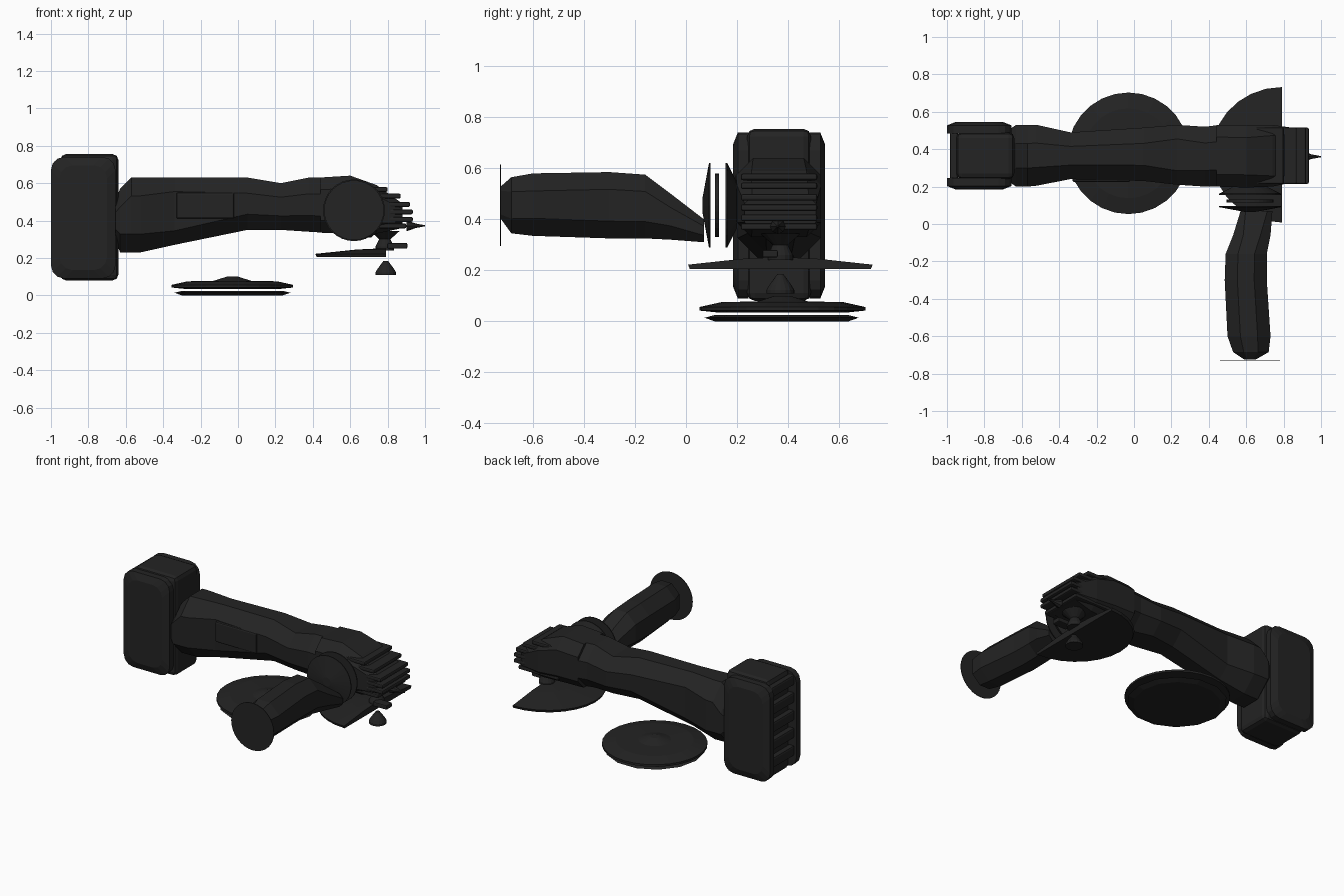
import bpy, bmesh, math
from mathutils import Vector, Matrix

if "Cube" in bpy.data.objects:
    bpy.data.objects.remove(bpy.data.objects["Cube"])

mat = bpy.data.materials.new("charcoal black")
mat.diffuse_color = (0.017, 0.017, 0.017, 1)
mat.use_nodes = True
mat.node_tree.nodes["Principled BSDF"].inputs["Base Color"].default_value = mat.diffuse_color


def finish(name, bm):
    bmesh.ops.recalc_face_normals(bm, faces=bm.faces)
    me = bpy.data.meshes.new(name)
    bm.to_mesh(me)
    bm.free()
    me.materials.append(mat)
    ob = bpy.data.objects.new(name, me)
    bpy.context.collection.objects.link(ob)
    return ob


def skin(bm, rings):
    """Bridge closed rings of equal length and cap both ends."""
    loops = [[bm.verts.new(p) for p in r] for r in rings]
    n = len(loops[0])
    for a, b in zip(loops, loops[1:]):
        for i in range(n):
            j = (i + 1) % n
            bm.faces.new((a[i], a[j], b[j], b[i]))
    bm.faces.new(loops[0])
    bm.faces.new(loops[-1])


def loft(name, sections, axis, chamfer=0.3):
    """Sections: (position, low u, high u, low z, high z), chamfered rectangles."""
    rings = []
    for t, u0, u1, z0, z1 in sections:
        c = chamfer * min(u1 - u0, z1 - z0)
        pts = [(u0 + c, z0), (u1 - c, z0), (u1, z0 + c), (u1, z1 - c),
               (u1 - c, z1), (u0 + c, z1), (u0, z1 - c), (u0, z0 + c)]
        rings.append([(t, u, z) if axis == 'X' else (u, t, z) for u, z in pts])
    bm = bmesh.new()
    skin(bm, rings)
    return finish(name, bm)


def lathe(name, centre, profile, axis='Z', sides=24):
    """Profile: (radius, offset along axis)."""
    c = Vector(centre)
    rings = []
    for r, h in profile:
        ring = []
        for i in range(sides):
            a = 2 * math.pi * i / sides
            u, v = r * math.cos(a), r * math.sin(a)
            ring.append(c + Vector({'Z': (u, v, h), 'Y': (u, h, v), 'X': (h, u, v)}[axis]))
        rings.append(ring)
    bm = bmesh.new()
    skin(bm, rings)
    return finish(name, bm)


def box(name, x, y, z, bevel=0.0):
    bm = bmesh.new()
    bmesh.ops.create_cube(bm, size=1)
    for v in bm.verts:
        v.co = [(b[0] + b[1]) / 2 + k * (b[1] - b[0]) for k, b in zip(v.co, (x, y, z))]
    if bevel:
        bmesh.ops.bevel(bm, geom=bm.edges[:], offset=bevel, segments=2, profile=0.5, affect='EDGES')
    return finish(name, bm)


# motor body and grip
loft("motor_body", [
    (-0.66, .22, .51, .30, .50), (-0.63, .20, .53, .23, .57), (-0.57, .20, .53, .23, .63),
    (-0.52, .205, .53, .23, .63), (-0.34, .24, .49, .27, .63), (0.05, .23, .515, .35, .63),
    (0.23, .21, .53, .35, .60), (0.38, .20, .52, .34, .63), (0.46, .20, .53, .335, .63)], 'X')
box("switch_plate", (-0.33, -0.02), (0.225, 0.25), (0.41, 0.55), 0.01)

# gear head and stacked cooling slats at its nose
loft("gear_head", [
    (0.44, .20, .53, .335, .63), (0.6, .195, .53, .33, .64), (0.74, .20, .53, .33, .59),
    (0.88, .23, .51, .36, .49)], 'X', 0.22)
for i, (x1, z) in enumerate([(0.80, .565), (0.87, .53), (0.92, .485), (0.935, .445), (0.935, .405), (0.90, .37)]):
    box(f"nose_slat_{i + 1}", (0.6, x1), (0.215, 0.515), (z - .012, z + .014), 0.008)
lathe("lock_pin", (0.90, .36, .372), [(.03, 0), (.012, .05), (.003, .1)], 'X', 8)

# battery pack: core, rounded side shells and ribs
box("battery_core", (-0.95, -0.64), (.24, .49), (.08, .755), 0.03)
for name, y_in, y_out in (("front", .245, .185), ("back", .485, .545)):
    bm = bmesh.new()
    rings = []
    for y, g in ((y_in, 0), (y_out + (y_in - y_out) * .3, 0), (y_out, .045)):
        x0, x1, z0, z1, r = -1 + g, -.655 - g, .09 + g, .74 - g, .07
        rings.append([(cx + r * math.cos(a), y, cz + r * math.sin(a))
                      for q, (cx, cz) in enumerate([(x1 - r, z1 - r), (x0 + r, z1 - r),
                                                    (x0 + r, z0 + r), (x1 - r, z0 + r)])
                      for a in [math.pi / 2 * (q + k / 3) for k in range(4)]])
    skin(bm, rings)
    finish(f"battery_shell_{name}", bm)
for i in range(5):
    z = .17 + i * .12
    box(f"battery_rib_{i + 1}", (-0.985, -0.94), (.24, .49), (z, z + .07), 0.012)

# side handle with end disc and mounting collars
loft("side_handle", [
    (-.725, .59, .65, .40, .53), (-.685, .53, .72, .345, .565), (-.60, .50, .73, .335, .58),
    (-.30, .485, .71, .325, .585), (-.16, .49, .71, .325, .575), (-.06, .53, .73, .32, .50),
    (.07, .57, .74, .31, .40)], 'Y')
lathe("handle_end_disc", (.62, -.73, .455), [(.16, 0), (.16, .004)], 'Y', 32)
lathe("handle_collar", (.62, 0, .455), [(.03, .065), (.165, .09), (.165, .096)], 'Y', 32)
lathe("handle_washer", (.62, 0, .455), [(.125, .114), (.125, .13)], 'Y', 32)
lathe("head_collar", (.62, 0, .455), [(.165, .155), (.165, .162), (.09, .20)], 'Y', 32)

# half-round wheel guard, sloped up towards the spindle
bm = bmesh.new()
arc = [math.pi / 2 + math.pi * i / 14 for i in range(15)]


def half(r, z):
    return [(.79 + r * 1.04 * math.cos(a), .37 + r * math.sin(a), z) for a in arc]


skin(bm, [half(.355, .205), half(.362, .222), half(.15, .245), half(.05, .25)])
finish("wheel_guard", bm)
box("guard_latch", (.80, .905), (.30, .36), (.25, .28), 0.006)

# spindle and clamping nut
lathe("spindle", (.785, .37, 0), [(.05, .24), (.05, .26), (.03, .30), (.08, .345)], 'Z', 16)
lathe("spindle_nut", (.79, .37, 0), [(.055, .108), (.055, .122), (.045, .14), (.012, .185)], 'Z', 16)

# spare wheel and backing plate lying on the ground
lathe("backing_plate", (-.03, .375, 0), [(.27, 0), (.31, .014), (.27, .024)], 'Z', 14)
lathe("spare_wheel", (-.03, .378, 0),
      [(.25, .034), (.325, .042), (.325, .056), (.24, .075), (.10, .078), (.03, .10)], 'Z', 28)
